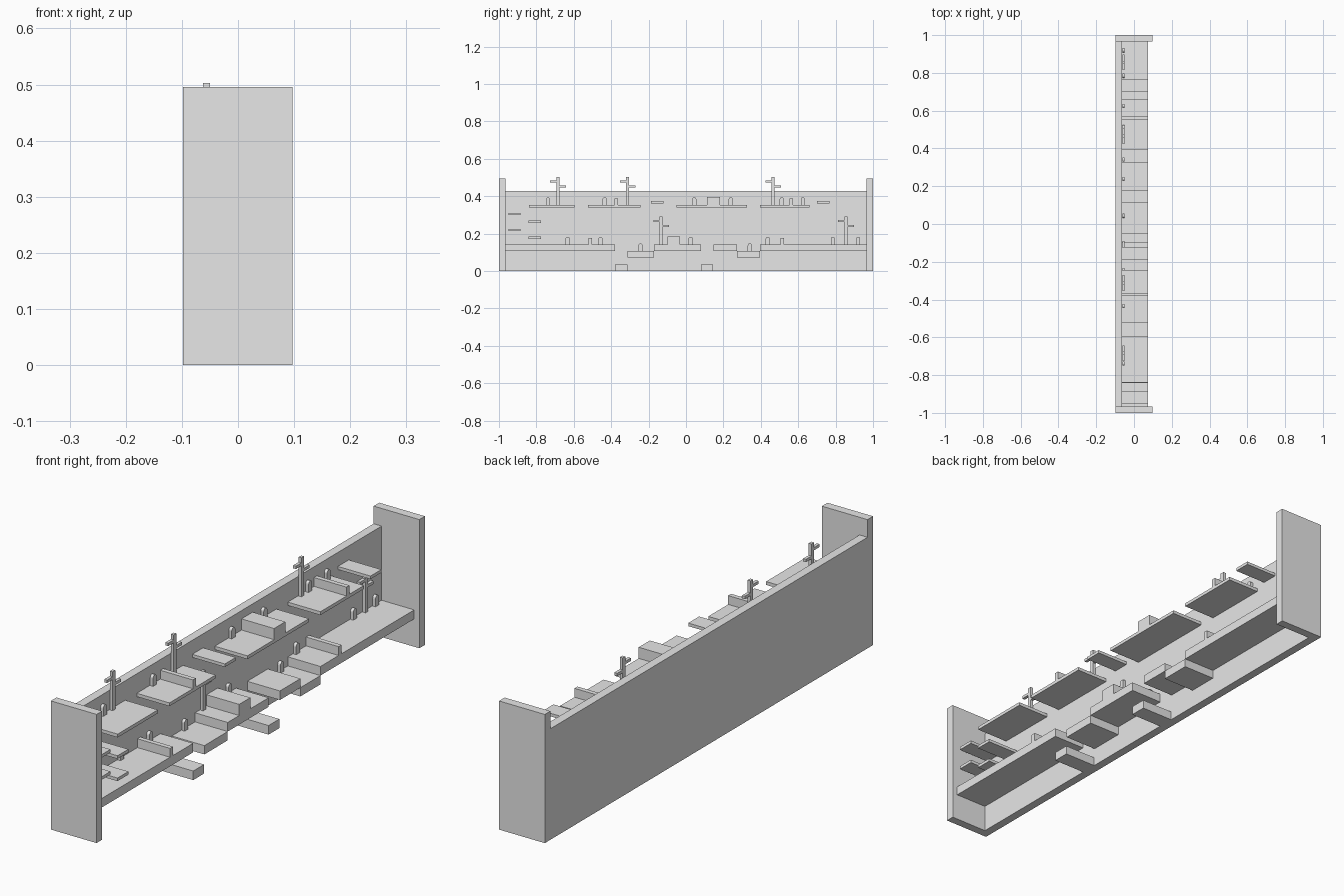
import bpy
import bmesh
import math

cube = bpy.data.objects.get("Cube")
if cube:
    bpy.data.objects.remove(cube, do_unlink=True)

grey = bpy.data.materials.new("plain grey")
grey.use_nodes = True
GREY = (0.8, 0.8, 0.8, 1)
grey.diffuse_color = GREY
grey.node_tree.nodes["Principled BSDF"].inputs["Base Color"].default_value = GREY

BACK, WALL, FRONT = -0.098, -0.064, 0.075   # depth planes
POST = (-0.062, -0.05)                      # depth of posts and headstones
END = 0.966                                 # inner face of the end walls


def extrude(name, profile, x0, x1):
    """Extrude a (y, z) outline from x0 to x1."""
    bm = bmesh.new()
    face = bm.faces.new([bm.verts.new((x0, y, z)) for y, z in profile])
    new = bmesh.ops.extrude_face_region(bm, geom=[face])["geom"]
    verts = [v for v in new if isinstance(v, bmesh.types.BMVert)]
    bmesh.ops.translate(bm, verts=verts, vec=(x1 - x0, 0, 0))
    bmesh.ops.recalc_face_normals(bm, faces=bm.faces)
    mesh = bpy.data.meshes.new(name)
    bm.to_mesh(mesh)
    bm.free()
    mesh.materials.append(grey)
    obj = bpy.data.objects.new(name, mesh)
    bpy.context.collection.objects.link(obj)
    return obj


def box(name, y0, y1, z0, z1, x0=WALL, x1=FRONT):
    return extrude(name, [(y0, z0), (y1, z0), (y1, z1), (y0, z1)], x0, x1)


def headstone(y, z):
    """Small upright slab with a rounded top."""
    r, h = 0.011, 0.03
    arch = [(y + r * math.cos(math.pi * i / 8), z + h + r * math.sin(math.pi * i / 8))
            for i in range(9)]
    extrude("headstone", [(y - r, z), (y + r, z)] + arch, *POST)


def signpost(y, z, top):
    """Post with two staggered arms, as one outline."""
    w, a = 0.008, 0.042
    extrude("signpost", [
        (y - w, z), (y + w, z),
        (y + w, top - 0.057), (y + a, top - 0.057), (y + a, top - 0.046), (y + w, top - 0.046),
        (y + w, top), (y - w, top),
        (y - w, top - 0.019), (y - a, top - 0.019), (y - a, top - 0.03), (y - w, top - 0.03),
    ], *POST)


# Back wall and the two taller end walls
box("back_wall", -END, END, 0, 0.428, BACK, WALL)
for side, name in ((-1, "front_end_wall"), (1, "rear_end_wall")):
    box(name, *sorted((side * END, side)), 0, 0.496, BACK, 0.097)

# Lower walkway: high slabs, sunken slabs and floor blocks
LOW, SUNK, HIGH = 0.142, 0.107, 0.353
for y0, y1 in ((-END, -0.38), (-0.17, 0.08), (0.148, 0.273), (0.395, END)):
    box("lower_platform", y0, y1, SUNK, LOW)
for y0, y1 in ((-0.312, -0.17), (0.273, 0.395)):
    box("sunken_platform", y0, y1, 0.073, SUNK)
for y in (-0.347, 0.112):
    box("floor_block", y - 0.033, y + 0.033, 0, 0.035)

# Upper ledges
for y0, y1 in ((-0.84, -0.595), (-0.525, -0.243), (-0.05, 0.325), (0.395, 0.66)):
    box("upper_ledge", y0, y1, 0.34, HIGH)

# Small floating steps
for y, z in ((-0.917, 0.305), (-0.917, 0.22), (-0.808, 0.264), (-0.808, 0.178),
             (-0.154, 0.368), (0.733, 0.368)):
    box("small_step", y - 0.033, y + 0.033, z - 0.006, z + 0.006)

# Raised blocks and low barriers across the platforms
for y, z in ((-0.066, LOW), (0.147, HIGH)):
    box("raised_block", y - 0.034, y + 0.034, z, z + 0.043)
for y, z in ((-0.512, LOW), (0.515, LOW), (-0.373, HIGH), (0.563, HIGH)):
    box("barrier", y - 0.009, y + 0.009, z, z + 0.034)

# Headstones
for level, spots in ((LOW, (-0.633, -0.457, 0.025, 0.437, 0.785, 0.92)),
                     (SUNK, (-0.243, 0.341)),
                     (HIGH, (-0.738, -0.435, 0.044, 0.239, 0.512, 0.625))):
    for y in spots:
        headstone(y, level)

# Signposts
for y in (-0.684, -0.312, 0.466):
    signpost(y, HIGH, 0.503)
for y in (-0.133, 0.856):
    signpost(y, LOW, 0.292)
